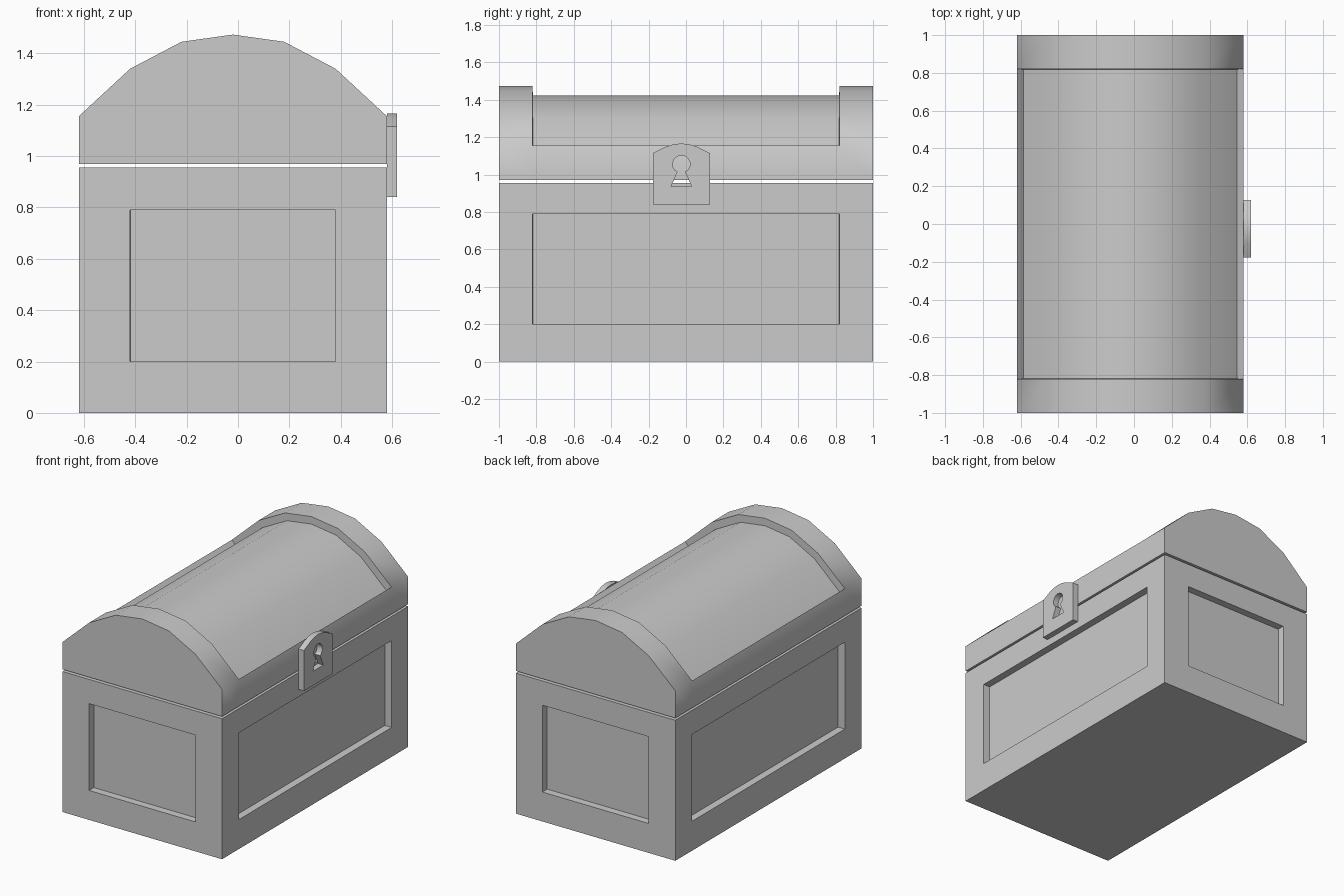
import bpy, bmesh, math

if "Cube" in bpy.data.objects:
    bpy.data.objects.remove(bpy.data.objects["Cube"])

X0, X1 = -0.62, 0.58      # chest sides
DEPTH = 0.05              # depth of the recessed panels
CX = (X0 + X1) / 2


def finish(name, bm, angle=50):
    bmesh.ops.recalc_face_normals(bm, faces=bm.faces[:])
    me = bpy.data.meshes.new(name)
    bm.to_mesh(me)
    bm.free()
    ob = bpy.data.objects.new(name, me)
    bpy.context.collection.objects.link(ob)
    smooth(ob, angle)
    return ob


def smooth(ob, angle):
    bpy.ops.object.select_all(action='DESELECT')
    ob.select_set(True)
    bpy.context.view_layer.objects.active = ob
    bpy.ops.object.shade_smooth_by_angle(angle=math.radians(angle))


# chest body: box with a sunken panel on each of its four sides
bm = bmesh.new()
bmesh.ops.create_cube(bm, size=1)
for v in bm.verts:
    v.co = (X0 if v.co.x < 0 else X1, 2 * v.co.y, 0.955 * (v.co.z + 0.5))
bm.normal_update()
sides = [f for f in bm.faces if abs(f.normal.z) < 0.5]
bmesh.ops.inset_individual(bm, faces=sides, thickness=0.15)
for f in sides:
    n = f.normal.copy()
    for v in f.verts:
        v.co.z = 0.20 if v.co.z < 0.5 else 0.79
        if abs(n.x) > 0.5:
            v.co.y = math.copysign(0.82, v.co.y)
        else:
            v.co.x = CX + math.copysign(0.40, v.co.x - CX)
inner = bmesh.ops.inset_individual(bm, faces=sides, thickness=0.001, depth=-DEPTH)
finish("chest_body", bm)

# domed lid: profile swept along y, middle of the dome sunk between end bands
profile = [(X0, 0.97), (X0, 1.155), (-0.42, 1.34), (-0.22, 1.445), (-0.02, 1.473),
           (0.18, 1.445), (0.38, 1.34), (X1, 1.155), (X1, 0.97)]
bm = bmesh.new()
rings = [[bm.verts.new((x, y, z)) for x, z in profile] for y in (-1, -0.82, 0.82, 1)]
n = len(profile)
dome = []
for k in range(3):
    a, b = rings[k], rings[k + 1]
    for i in range(n):
        j = (i + 1) % n
        f = bm.faces.new((a[i], a[j], b[j], b[i]))
        if k == 1 and 1 <= i <= n - 3:
            dome.append(f)
bm.faces.new(rings[0])
bm.faces.new(rings[-1])
bmesh.ops.recalc_face_normals(bm, faces=bm.faces[:])
bmesh.ops.inset_region(bm, faces=dome, thickness=0.001, depth=-DEPTH,
                       use_boundary=True, use_even_offset=True)
finish("chest_lid", bm)

# lock plate with a keyhole cut through it
plate = [(-0.152, 0.84), (0.152, 0.84), (0.152, 1.115), (0.08, 1.15), (0.04, 1.162),
         (0, 1.166), (-0.04, 1.162), (-0.08, 1.15), (-0.152, 1.115)]
keyhole = [(-0.055, 0.937), (0.055, 0.937), (0.02, 1.015)]
keyhole += [(0.047 * math.sin(t), 1.055 - 0.047 * math.cos(t))
            for t in [math.radians(50 + 26 * k) for k in range(11)]]
keyhole += [(-0.02, 1.015)]
cu = bpy.data.curves.new("lock_plate", 'CURVE')
cu.dimensions = '2D'
cu.fill_mode = 'BOTH'
cu.extrude = 0.02
for pts in (plate, keyhole):
    sp = cu.splines.new('POLY')
    sp.points.add(len(pts) - 1)
    for p, (u, w) in zip(sp.points, pts):
        p.co = (u, w, 0, 1)
    sp.use_cyclic_u = True
lock = bpy.data.objects.new("lock_plate", cu)
bpy.context.collection.objects.link(lock)
lock.rotation_euler = (math.pi / 2, 0, math.pi / 2)
lock.location = (0.60, -0.025, 0)
bpy.ops.object.select_all(action='DESELECT')
lock.select_set(True)
bpy.context.view_layer.objects.active = lock
bpy.ops.object.convert(target='MESH')
smooth(bpy.context.view_layer.objects.active, 30)
